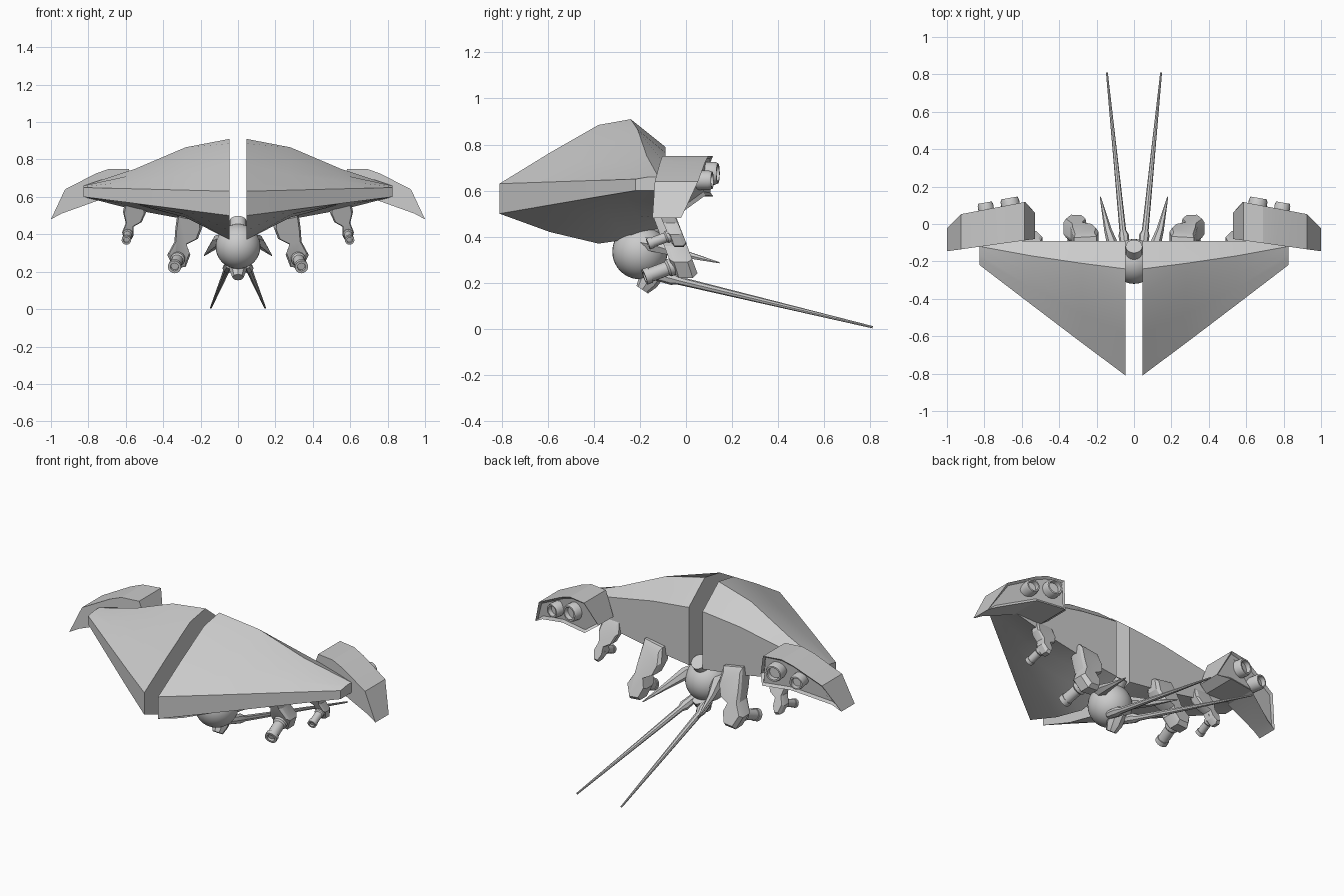
import bpy, bmesh
from mathutils import Vector

if "Cube" in bpy.data.objects:
    bpy.data.objects.remove(bpy.data.objects["Cube"])


def finish(name, bm, mirror=True, angle=0.6):
    bmesh.ops.recalc_face_normals(bm, faces=bm.faces[:])
    me = bpy.data.meshes.new(name)
    bm.to_mesh(me)
    bm.free()
    ob = bpy.data.objects.new(name, me)
    bpy.context.collection.objects.link(ob)
    if mirror:
        ob.modifiers.new("mirror", 'MIRROR')
    bpy.ops.object.select_all(action='DESELECT')
    ob.select_set(True)
    bpy.context.view_layer.objects.active = ob
    bpy.ops.object.shade_smooth_by_angle(angle=angle)
    return ob


def loft(bm, loops):
    rings = [[bm.verts.new(p) for p in lp] for lp in loops]
    n = len(rings[0])
    for a, b in zip(rings, rings[1:]):
        for i in range(n):
            j = (i + 1) % n
            bm.faces.new((a[i], a[j], b[j], b[i]))
    return bm.faces.new(rings[0]), bm.faces.new(rings[-1])


def rod(bm, stations, seg=16):
    """Round bar through (point, radius) stations."""
    d = Vector(stations[-1][0]) - Vector(stations[0][0])
    q = d.to_track_quat('Z', 'Y')
    from math import cos, sin, tau
    loft(bm, [[Vector(p) + q @ Vector((r * cos(tau * i / seg), r * sin(tau * i / seg), 0))
               for i in range(seg)] for p, r in stations])


# wing hull: each section is x, top (y, z) front to back, bottom (y, z) back to front
sections = [
    (.045, [(-.81, .63), (-.59, .765), (-.38, .885), (-.24, .91), (-.09, .79)],
           [(-.09, .45), (-.24, .39), (-.38, .37), (-.59, .42), (-.81, .50)]),
    (.28, [(-.635, .636), (-.48, .72), (-.34, .80), (-.21, .865), (-.09, .765)],
          [(-.09, .48), (-.21, .49), (-.34, .49), (-.48, .505), (-.635, .53)]),
    (.55, [(-.43, .643), (-.34, .685), (-.26, .72), (-.17, .75), (-.09, .715)],
          [(-.09, .53), (-.17, .55), (-.26, .56), (-.34, .565), (-.43, .565)]),
    (.825, [(-.22, .65), (-.19, .655), (-.16, .66), (-.12, .66), (-.09, .65)],
           [(-.09, .60), (-.12, .60), (-.16, .60), (-.19, .60), (-.22, .60)]),
]
bm = bmesh.new()
loft(bm, [[(x, y, z) for y, z in top + bot] for x, top, bot in sections])
finish("wing_hull", bm, angle=0.5)

# engine pods with drooping outer fin and recessed rear panel
outline = [(.53, .61), (.585, .75), (.69, .75), (.76, .725), (.925, .64),
           (1.0, .48), (.945, .51), (.75, .58), (.58, .575)]
bm = bmesh.new()
front = [(x, -.08 - (x - .53) * .14, z) for x, z in outline]
back = [(x, .12 - (x - .57) * .19 - (.06 if x > .94 else 0), z) for x, z in outline]
back[0] = (.53, .06, .61)
_, cap = loft(bm, [front, back])
bmesh.ops.recalc_face_normals(bm, faces=bm.faces[:])
bmesh.ops.inset_region(bm, faces=[cap], thickness=.014, depth=-.012)
finish("engine_pod", bm, angle=0.3)

# paired exhaust nozzles
bm = bmesh.new()
for x, y, z, r in [(.66, .10, .675, .05), (.79, .075, .645, .042)]:
    d = Vector((.17, .98, 0))
    p = Vector((x, y, z))
    rod(bm, [(p - d * .06, r), (p + d * .025, r), (p + d * .04, r * .88),
             (p + d * .04, r * .7), (p + d * .015, r * .65)], 20)
finish("exhaust_nozzles", bm)


def arm(name, pts, y_of_z, t):
    """Hourglass plate leaning backwards towards its lower end."""
    bm = bmesh.new()
    cx = sum(p[0] for p in pts) / len(pts)
    cz = sum(p[1] for p in pts) / len(pts)
    loops = []
    for dy, k in [(-t, .85), (-t * .6, 1), (t * .6, 1), (t, .85)]:
        loops.append([(cx + (x - cx) * k, y_of_z(z) + dy, cz + (z - cz) * k) for x, z in pts])
    loft(bm, loops)
    return finish(name, bm, angle=0.4)


# gun arms
arm("inner_gun_arm", [(.20, .52), (.19, .44), (.215, .375), (.275, .345), (.255, .29), (.28, .225),
                      (.345, .22), (.378, .29), (.34, .36), (.335, .43), (.32, .54)],
    lambda z: -.09 + (.5 - z) * .32, .05)
arm("outer_gun_arm", [(.50, .58), (.49, .52), (.515, .465), (.56, .44), (.56, .39), (.58, .355),
                      (.605, .36), (.62, .41), (.60, .46), (.615, .52), (.60, .59)],
    lambda z: -.10 + (.55 - z) * .36, .032)

# gun barrels with muzzle collars
bm = bmesh.new()
for a, b, r in [((.315, -.02, .285), (.34, -.18, .225), .031),
                ((.585, -.04, .415), (.597, -.165, .368), .022)]:
    a, b = Vector(a), Vector(b)
    rod(bm, [(a, r * 1.25), (a.lerp(b, .35), r * 1.25), (a.lerp(b, .4), r), (a.lerp(b, .85), r),
             (a.lerp(b, .85), r * 1.15), (b, r * 1.15), (b, r * .7), (a.lerp(b, .93), r * .65)])
finish("gun_barrels", bm)

# head sphere
bm = bmesh.new()
bmesh.ops.create_uvsphere(bm, u_segments=32, v_segments=20, radius=.12)
bmesh.ops.translate(bm, verts=bm.verts[:], vec=(0, -.20, .335))
finish("head_ball", bm, False)

# neck and lower lens of the head
bm = bmesh.new()
rod(bm, [((0, -.21, .36), .045), ((0, -.12, .47), .045)])
rod(bm, [((0, -.13, .26), .05), ((0, -.165, .205), .045), ((0, -.19, .17), .03)], 8)
finish("neck_and_lens", bm, False)

# short side spikes
bm = bmesh.new()
rod(bm, [((.07, -.24, .385), .02), ((.105, -.14, .365), .034), ((.14, -.03, .33), .02),
         ((.18, .145, .287), .003)], 6)
finish("side_spikes", bm)

# long feelers and their sockets
bm = bmesh.new()
rod(bm, [((.045, -.15, .24), .024), ((.055, -.06, .218), .028), ((.06, -.035, .21), .018),
         ((.145, .81, .007), .005)], 8)
finish("long_feelers", bm)
